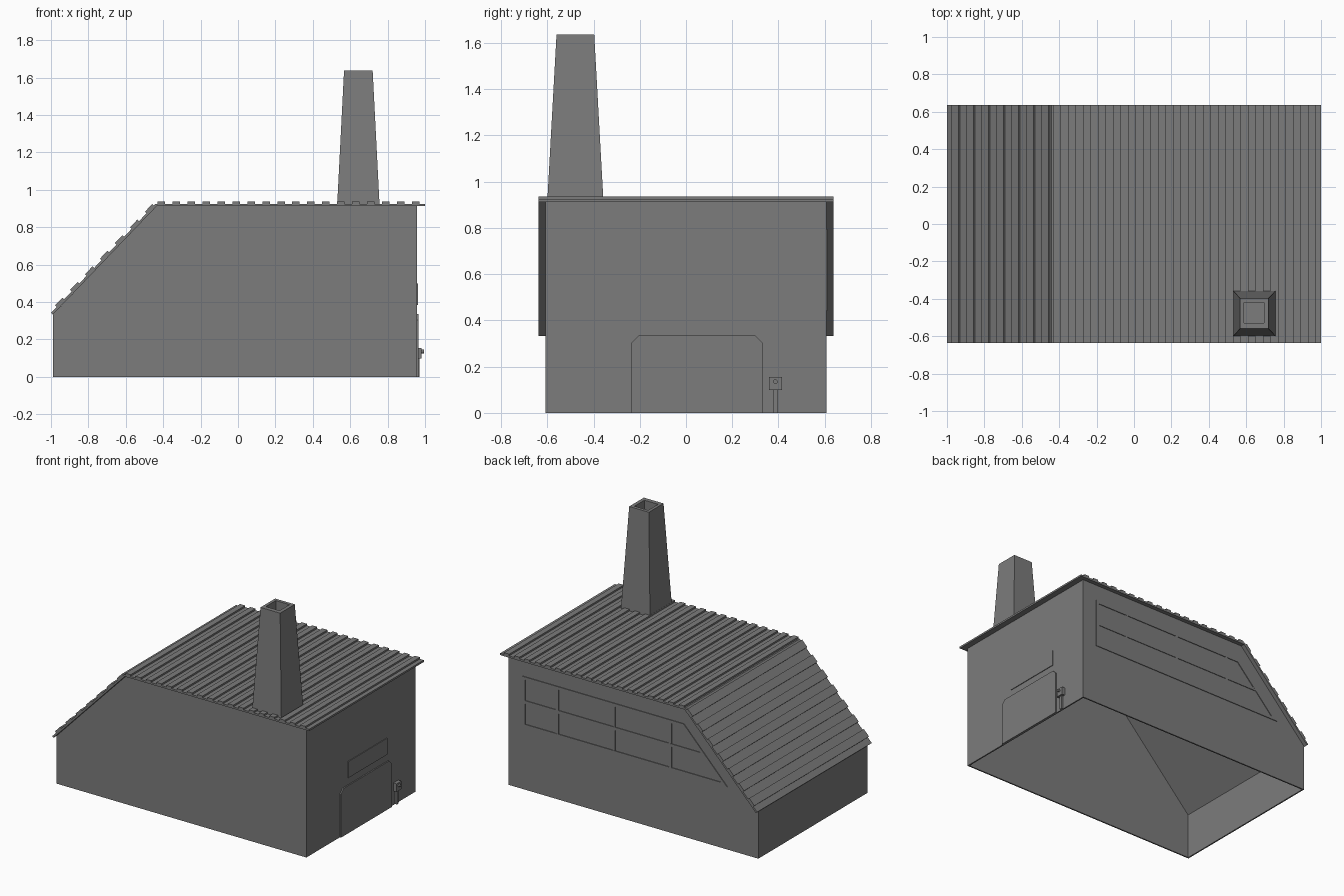
import bpy, bmesh, math
from mathutils import Vector

cube = bpy.data.objects.get("Cube")
if cube:
    bpy.data.objects.remove(cube, do_unlink=True)

grey = bpy.data.materials.new("plain grey")
grey.use_nodes = True
grey.diffuse_color = (0.2, 0.2, 0.2, 1)
grey.node_tree.nodes["Principled BSDF"].inputs["Base Color"].default_value = (0.2, 0.2, 0.2, 1)


def finish(name, bm):
    bmesh.ops.recalc_face_normals(bm, faces=bm.faces)
    mesh = bpy.data.meshes.new(name)
    bm.to_mesh(mesh)
    bm.free()
    mesh.materials.append(grey)
    obj = bpy.data.objects.new(name, mesh)
    bpy.context.collection.objects.link(obj)
    return obj


def prism(profile, axis, start, end):
    """Extrude a closed profile along x (profile in y, z) or y (profile in x, z)."""
    bm = bmesh.new()
    place = (lambda p, d: (d, *p)) if axis == "x" else (lambda p, d: (p[0], d, p[1]))
    face = bm.faces.new([bm.verts.new(place(p, start)) for p in profile])
    moved = bmesh.ops.extrude_face_region(bm, geom=[face])["geom"]
    shift = Vector(place((0, 0), end - start))
    bmesh.ops.translate(bm, vec=shift, verts=[g for g in moved if isinstance(g, bmesh.types.BMVert)])
    bmesh.ops.recalc_face_normals(bm, faces=bm.faces)
    return bm


def rect(a0, a1, b0, b1):
    return [(a0, b0), (a1, b0), (a1, b1), (a0, b1)]


WALL_Y, WALL_X, ROOF_Y = 0.607, 0.957, 0.637
eave, ridge, end = Vector((-0.99, 0.333)), Vector((-0.435, 0.912)), Vector((1.0, 0.912))

# Walls: thin shell, open underneath
bm = prism([(-0.988, 0), (WALL_X, 0), (WALL_X, ridge.y), tuple(ridge), (-0.988, 0.335)],
           "y", -WALL_Y, WALL_Y)
floor = [f for f in bm.faces if f.normal.z < -0.9]
bmesh.ops.delete(bm, geom=floor, context="FACES")
walls = finish("walls", bm)
shell = walls.modifiers.new("thickness", "SOLIDIFY")
shell.thickness = 0.01
shell.offset = -1
shell.use_even_offset = True

# Ribbed sheet roof: one profile running up the slope and along the flat
SHEET, RIB, PITCH, RIB_W = 0.013, 0.025, 0.08, 0.04
slope = (ridge - eave).normalized()
normal = Vector((-slope.y, slope.x))


def on_slope(x, h):
    return eave + slope * ((x - eave.x) / slope.x) + normal * h


def on_flat(x, h):
    return Vector((x, ridge.y + h))


def ribs(place, first, count):
    points = []
    for i in range(count):
        a = first + i * PITCH
        b = a + RIB_W
        points += [place(a, SHEET), place(a, RIB), place(b, RIB), place(b, SHEET)]
    return points


bend = math.tan(math.atan2(slope.y, slope.x) / 2)
top = [on_slope(eave.x, SHEET)] + ribs(on_slope, -0.96, 7)
top += [on_flat(ridge.x - SHEET * bend, SHEET)] + ribs(on_flat, -0.43, 18) + [on_flat(end.x, SHEET)]
finish("roof", prism([tuple(p) for p in [ridge, eave] + top + [end]], "y", -ROOF_Y, ROOF_Y))

# Chimney: tapered stack with an open flue
bm = bmesh.new()
rings = []
for x0, x1, y0, y1, z in [(0.53, 0.757, -0.6, -0.357, 0.915), (0.567, 0.72, -0.56, -0.397, 1.637),
                          (0.588, 0.695, -0.53, -0.42, 1.637), (0.588, 0.695, -0.53, -0.42, 1.3)]:
    rings.append([bm.verts.new((x, y, z)) for x, y in rect(x0, x1, y0, y1)])
for low, high in zip(rings, rings[1:]):
    for i in range(4):
        j = (i + 1) % 4
        bm.faces.new((low[i], low[j], high[j], high[i]))
bm.faces.new(rings[-1])
bm.faces.new(rings[0][::-1])
finish("chimney", bm)

# Back window: one long frame following the roof slope, with glazing bars
BOTTOM, TOP, LEFT = 0.44, 0.795, 0.845
BAR, FRONT = 0.022, WALL_Y + 0.005


def slant(z, inset=0):
    """Sloped edge of the window at a given height."""
    return -0.41 - (TOP - z) * slope.x / slope.y + inset


outer = [(LEFT, BOTTOM), (slant(BOTTOM), BOTTOM), (slant(TOP), TOP), (LEFT, TOP)]
lo, hi, side = BOTTOM + BAR, TOP - BAR, BAR / slope.y
inner = [(LEFT - BAR, lo), (slant(lo, side), lo), (slant(hi, side), hi), (LEFT - BAR, hi)]
for i, part in enumerate(["bottom", "sloped", "top", "end"]):
    j = (i + 1) % 4
    finish("window_frame_" + part,
           prism([outer[i], outer[j], inner[j], inner[i]], "y", WALL_Y - 0.004, FRONT))
mid = (BOTTOM + TOP) / 2
bar_lo, bar_hi = mid - BAR / 2, mid + BAR / 2
finish("window_crossbar", prism([(LEFT - BAR, bar_lo), (slant(bar_lo, side), bar_lo),
                                 (slant(bar_hi, side), bar_hi), (LEFT - BAR, bar_hi)],
                                "y", WALL_Y - 0.004, FRONT - 0.0005))
for i in range(3):
    x = 0.575 - 0.44 * i
    finish("window_mullion", prism(rect(x - BAR / 2, x + BAR / 2, lo, hi),
                                   "y", WALL_Y - 0.004, FRONT - 0.001))

# Door with clipped top corners, and a plain plate above it
D0, D1, DH, CLIP = -0.235, 0.33, 0.335, 0.03
finish("door", prism([(D0, 0), (D1, 0), (D1, DH - CLIP), (D1 - CLIP, DH), (D0 + CLIP, DH),
                      (D0, DH - CLIP)], "x", WALL_X - 0.004, WALL_X + 0.009))
finish("door_plate", prism(rect(-0.145, 0.29, 0.385, 0.5), "x", WALL_X - 0.004, WALL_X + 0.005))

# Control box on a post beside the door
finish("control_post", prism(rect(0.378, 0.396, 0, 0.1), "x", WALL_X - 0.004, WALL_X + 0.014))
finish("control_box", prism(rect(0.36, 0.415, 0.098, 0.155), "x", WALL_X - 0.004, WALL_X + 0.025))
knob = [(0.387 + 0.01 * math.cos(math.tau * i / 12), 0.135 + 0.01 * math.sin(math.tau * i / 12))
        for i in range(12)]
finish("control_knob", prism(knob, "x", WALL_X + 0.02, WALL_X + 0.037))
